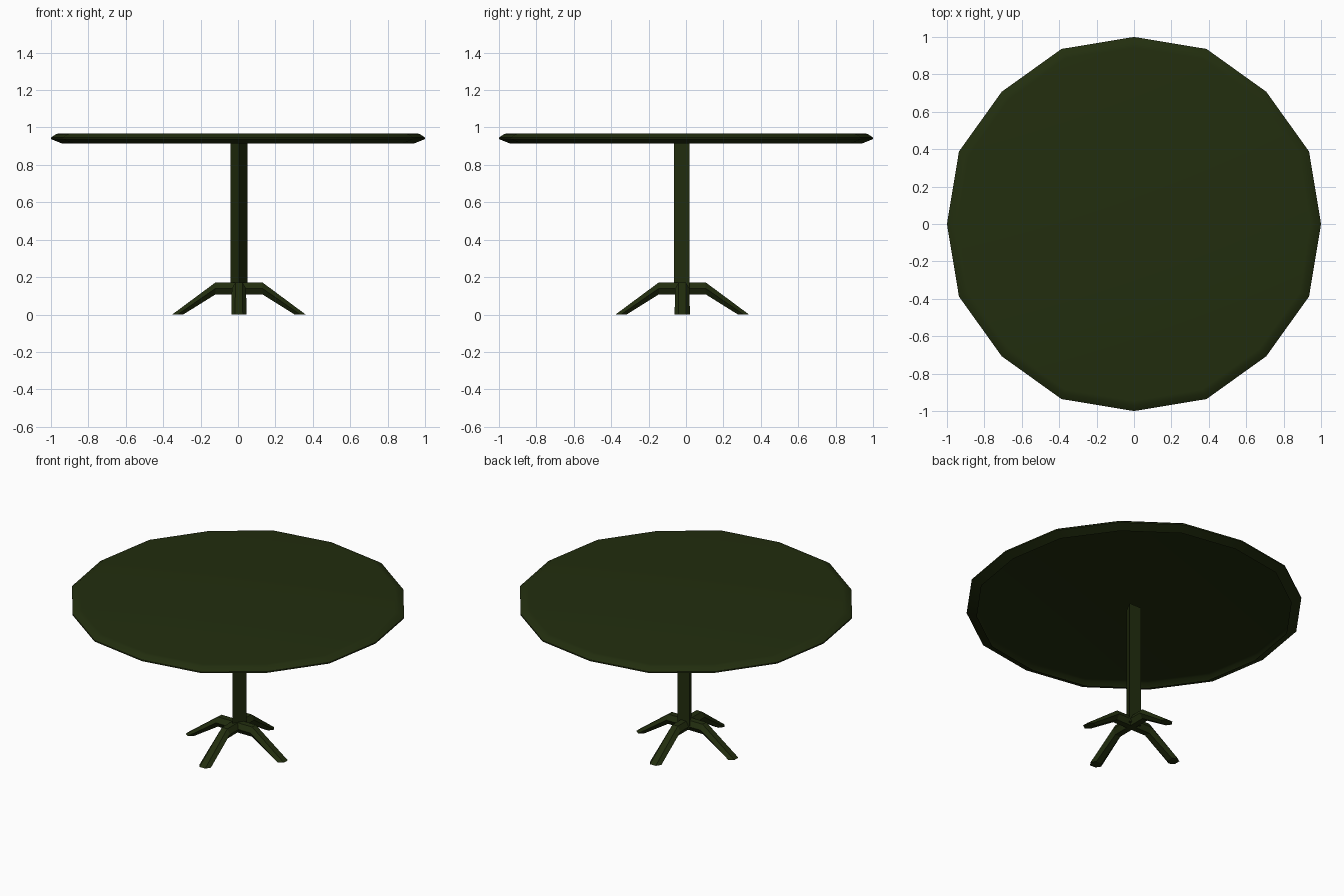
import bpy, bmesh, math
from mathutils import Vector

if "Cube" in bpy.data.objects:
    bpy.data.objects.remove(bpy.data.objects["Cube"])

CX, CY = 0.005, -0.02   # pedestal axis

mat = bpy.data.materials.new("dark_olive_green")
mat.diffuse_color = (0.016, 0.027, 0.0045, 1.0)
mat.use_nodes = True
mat.node_tree.nodes["Principled BSDF"].inputs["Base Color"].default_value = mat.diffuse_color


def loft(name, rings, smooth=0, cap_start=True):
    """Join successive closed rings of points and cap the ends."""
    bm = bmesh.new()
    loops = [[bm.verts.new(p) for p in ring] for ring in rings]
    n = len(loops[0])
    for a, b in zip(loops, loops[1:]):
        for i in range(n):
            j = (i + 1) % n
            bm.faces.new((a[i], a[j], b[j], b[i]))
    if cap_start:
        bm.faces.new(loops[0])
    bm.faces.new(loops[-1])
    bmesh.ops.recalc_face_normals(bm, faces=bm.faces)
    mesh = bpy.data.meshes.new(name)
    bm.to_mesh(mesh)
    bm.free()
    mesh.materials.append(mat)
    obj = bpy.data.objects.new(name, mesh)
    bpy.context.collection.objects.link(obj)
    if smooth:
        bpy.ops.object.select_all(action='DESELECT')
        bpy.context.view_layer.objects.active = obj
        obj.select_set(True)
        bpy.ops.object.shade_smooth_by_angle(angle=math.radians(smooth))
    return obj


def outline(r, z):
    """Sixteen-sided outline whose in-between corners bulge slightly."""
    pts = []
    for i in range(16):
        a, k = math.tau * i / 16, r * (1.013 if i % 2 else 1.0)
        pts.append((k * math.cos(a), k * math.sin(a), z))
    return pts


# Table top: a thin shell with a rounded rim, open underneath
loft("table_top", [outline(0.94, 0.914), outline(1.0, 0.938), outline(1.0, 0.946),
                   outline(0.97, 0.966), outline(0.945, 0.969)],
     smooth=50, cap_start=False)

# Three-sided column, one edge facing the front
tri = [(CX, -0.065), (CX + 0.045, 0.019), (CX - 0.045, 0.019)]
loft("column", [[(x, y, z) for x, y in tri] for z in (0.12, 0.93)])

# Four bent legs with a hexagonal section, tapering to the floor
# stations: (top reach, top z, bottom reach, bottom z, half width)
stations = [(0.0, 0.172, 0.0, 0.108, 0.038),
            (0.125, 0.172, 0.125, 0.108, 0.038),
            (0.357, 0.0, 0.298, 0.0, 0.041)]
hexagon = [(math.cos(math.tau * i / 6), math.sin(math.tau * i / 6) / math.sin(math.pi / 3))
           for i in range(6)]
for k, side in enumerate(("right", "back", "left", "front")):
    out = Vector((round(math.cos(k * math.pi / 2)), round(math.sin(k * math.pi / 2)), 0))
    across = Vector((-out.y, out.x, 0))
    rings = []
    for td, tz, bd, bz, w in stations:
        ring = []
        for u, v in hexagon:
            t = (v + 1) / 2
            p = Vector((CX, CY, bz + (tz - bz) * t)) + out * (bd + (td - bd) * t) + across * (u * w)
            ring.append(p)
        rings.append(ring)
    loft(side + "_leg", rings)
